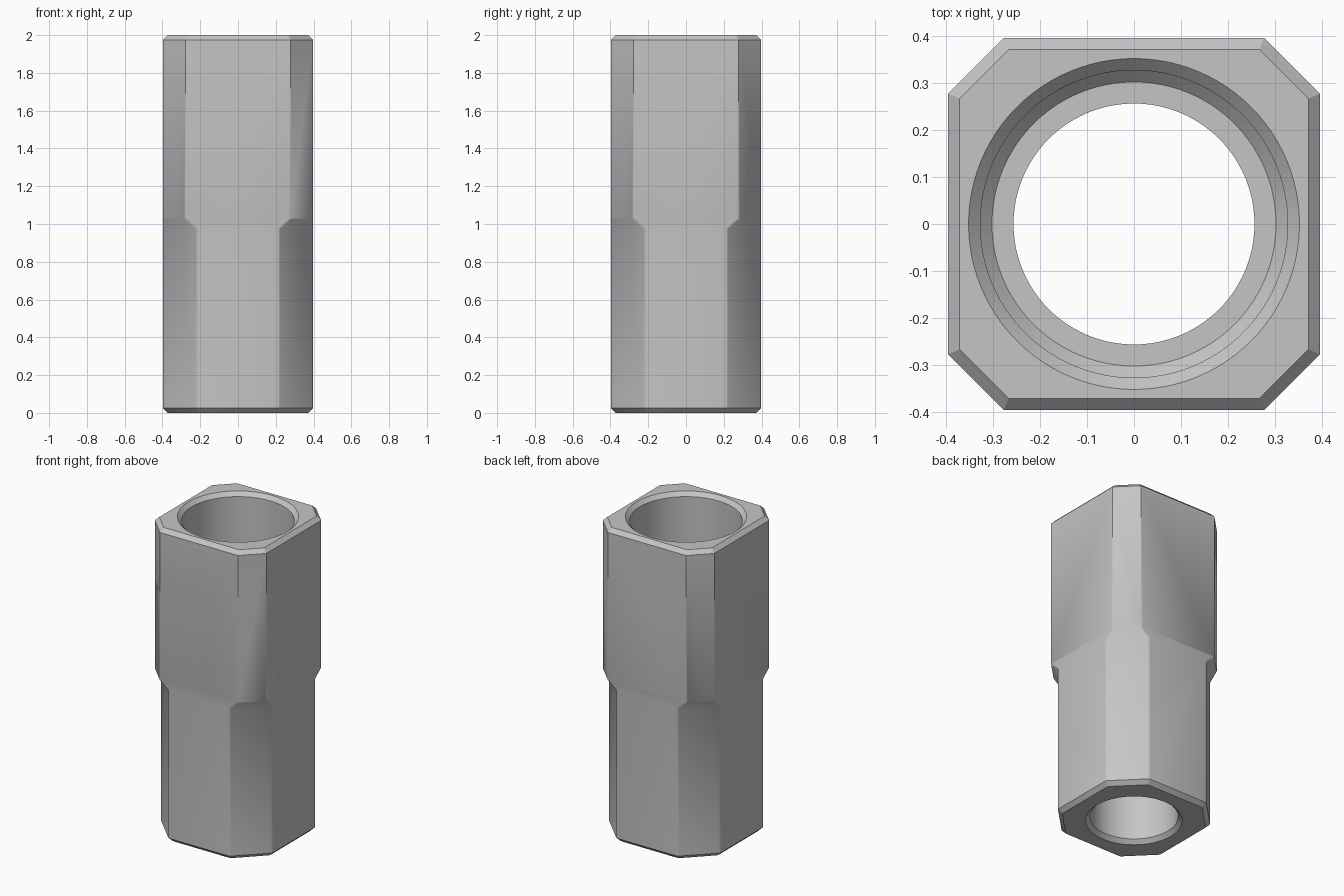
import bpy, bmesh, math

if "Cube" in bpy.data.objects:
    bpy.data.objects.remove(bpy.data.objects["Cube"], do_unlink=True)

HALF = 0.397
CHAMFER = 0.025
UPPER, LOWER = 0.278, 0.217   # half length of each flat side
SEGMENTS = 96

steel = bpy.data.materials.new("grey_steel")
steel.use_nodes = True
grey = (0.56, 0.56, 0.56, 1.0)
steel.diffuse_color = grey
steel.node_tree.nodes["Principled BSDF"].inputs["Base Color"].default_value = grey


def square_ring(flat, inset, z):
    """Square with cut corners, as eight points."""
    a, b = HALF - inset, flat - inset * 0.414
    return [(x, y, z) for x, y in ((a, -b), (a, b), (b, a), (-b, a),
                                   (-a, b), (-a, -b), (-b, -a), (b, -a))]


def round_ring(radius, z):
    angles = [2 * math.pi * i / SEGMENTS for i in range(SEGMENTS)]
    return [(radius * math.cos(t), radius * math.sin(t), z) for t in angles]


def skin(rings):
    """Closed solid through a stack of rings."""
    bm = bmesh.new()
    loops = [[bm.verts.new(p) for p in ring] for ring in rings]
    for low, high in zip(loops, loops[1:]):
        n = len(low)
        for i in range(n):
            j = (i + 1) % n
            bm.faces.new((low[i], low[j], high[j], high[i]))
    bm.faces.new(loops[0][::-1])
    bm.faces.new(loops[-1])
    return bm


def make_object(bm, name):
    bmesh.ops.recalc_face_normals(bm, faces=bm.faces[:])
    mesh = bpy.data.meshes.new(name)
    bm.to_mesh(mesh)
    bm.free()
    mesh.materials.append(steel)
    obj = bpy.data.objects.new(name, mesh)
    bpy.context.collection.objects.link(obj)
    return obj


# Outer body: narrow-sided lower half stepping out to the upper half
body = skin([square_ring(LOWER, CHAMFER, 0), square_ring(LOWER, 0, CHAMFER),
             square_ring(LOWER, 0, 0.975), square_ring(UPPER, 0, 1.025),
             square_ring(UPPER, 0, 2 - CHAMFER), square_ring(UPPER, CHAMFER, 2)])
bmesh.ops.dissolve_limit(body, angle_limit=0.01, verts=body.verts[:], edges=body.edges[:])

# Soften the corner edges of the lower half and the step
soft = [e for e in body.edges
        if max(v.co.z for v in e.verts) < 1.1
        and abs(e.verts[0].co.z - e.verts[1].co.z) > 0.01]
bmesh.ops.bevel(body, geom=soft, offset=0.008, segments=2, profile=0.5,
                affect='EDGES', clamp_overlap=True)
sleeve = make_object(body, "socket_body")

# Stepped bore with chamfered mouths, overshooting both ends
bore = [(0.332, -0.05), (0.257, 0.025), (0.257, 1.0), (0.303, 1.0),
        (0.328, 1.025), (0.328, 1.975), (0.403, 2.05)]
cutter = make_object(skin([round_ring(r, z) for r, z in bore]), "bore_cutter")
cutter.hide_render = True

cut = sleeve.modifiers.new("bore", 'BOOLEAN')
cut.operation = 'DIFFERENCE'
cut.solver = 'EXACT'
cut.object = cutter

bpy.ops.object.select_all(action='DESELECT')
sleeve.select_set(True)
bpy.context.view_layer.objects.active = sleeve
bpy.ops.object.modifier_apply(modifier=cut.name)
bpy.data.objects.remove(cutter, do_unlink=True)
bpy.ops.object.shade_smooth_by_angle(angle=math.radians(30))
